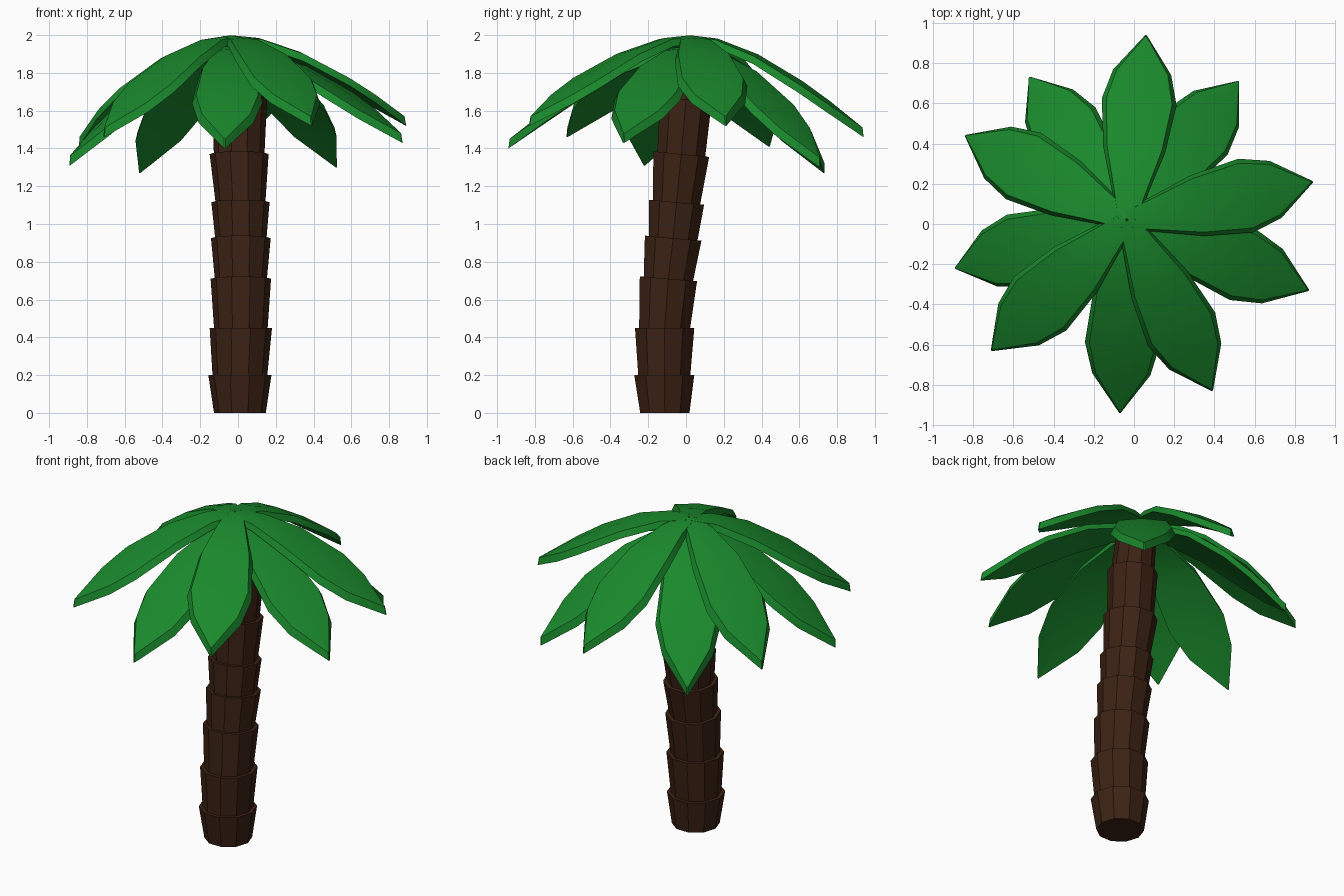
import bpy, bmesh, math
from mathutils import Vector, Matrix

if "Cube" in bpy.data.objects:
    bpy.data.objects.remove(bpy.data.objects["Cube"])


def material(name, rgb):
    m = bpy.data.materials.new(name)
    m.diffuse_color = (*rgb, 1)
    m.use_nodes = True
    m.node_tree.nodes["Principled BSDF"].inputs["Base Color"].default_value = m.diffuse_color
    return m


BARK = material("bark", (0.045, 0.016, 0.007))
LEAF = material("leaf", (0.01, 0.25, 0.025))


def loft(name, rings, mat, smooth=False):
    """Skin a closed tube through rings of points and cap both ends."""
    bm = bmesh.new()
    rows = [[bm.verts.new(p) for p in ring] for ring in rings]
    n = len(rows[0])
    for a, b in zip(rows, rows[1:]):
        for i in range(n):
            j = (i + 1) % n
            bm.faces.new((a[i], a[j], b[j], b[i]))
    bm.faces.new(rows[0])
    bm.faces.new(rows[-1])
    bmesh.ops.recalc_face_normals(bm, faces=bm.faces)
    me = bpy.data.meshes.new(name)
    bm.to_mesh(me)
    bm.free()
    me.materials.append(mat)
    ob = bpy.data.objects.new(name, me)
    bpy.context.collection.objects.link(ob)
    if smooth:
        bpy.ops.object.select_all(action='DESELECT')
        ob.select_set(True)
        bpy.context.view_layer.objects.active = ob
        bpy.ops.object.shade_smooth_by_angle(angle=math.radians(35))
    return ob


# Trunk: flared segments along a leaning path (x, y, z, bottom radius, top radius, tilt)
PATH = [
    (0.010, -0.112, 0.00, 0.137, 0.167, 0.00),
    (0.010, -0.115, 0.20, 0.145, 0.165, 0.00),
    (0.015, -0.113, 0.45, 0.142, 0.160, 0.00),
    (0.015, -0.093, 0.71, 0.138, 0.158, 0.08),
    (0.015, -0.068, 0.925, 0.136, 0.154, 0.09),
    (0.013, -0.050, 1.115, 0.132, 0.156, 0.09),
    (0.006, -0.025, 1.37, 0.134, 0.144, 0.10),
    (0.010, 0.000, 1.66, 0.125, 0.115, 0.11),
    (0.000, 0.020, 1.89, 0, 0, 0.05),
]


def trunk_ring(p, radius, sides=10):
    rot = Matrix.Rotation(-p[5], 3, 'X')
    return [Vector(p[:3]) + rot @ Vector((radius * math.cos(a), radius * math.sin(a), 0))
            for a in (2 * math.pi * i / sides for i in range(sides))]


for k, (lo, hi) in enumerate(zip(PATH, PATH[1:])):
    loft(f"trunk_segment_{k + 1}", [trunk_ring(lo, lo[3]), trunk_ring(hi, lo[4])], BARK)

# Frond outline and droop: (position along frond, half width, share of the drop)
STATIONS = [(0.0, 0.05, 0.0), (0.15, 0.09, 0.04), (0.38, 0.155, 0.22),
            (0.64, 0.187, 0.52), (0.80, 0.145, 0.73), (1.0, 0.004, 1.0)]


def frond(name, tip, base_z):
    base = Vector((-0.035, 0.02, base_z))
    run = Vector((tip[0] - base.x, tip[1] - base.y, 0))
    out = run.normalized()
    side = Vector((-out.y, out.x, 0))
    drop = base_z - tip[2]
    mid = [base + run * t - Vector((0, 0, drop * d)) for t, w, d in STATIONS]
    rings = []
    for i, (t, w, d) in enumerate(STATIONS):
        tangent = (mid[min(i + 1, len(mid) - 1)] - mid[max(i - 1, 0)]).normalized()
        up = tangent.cross(side).normalized()
        top = mid[i] - tangent * 0.035 * t + up * 0.038
        inner = w * 0.88
        rings.append([mid[i] - side * w, top - side * inner, top + up * 0.08 * w,
                      top + side * inner, mid[i] + side * w, mid[i] + up * 0.06 * w])
    loft(name, rings, LEAF, smooth=True)


# Upper and lower rings of five fronds, each placed by its tip
UPPER = [(0.06, 0.94, 1.46), (0.89, 0.21, 1.52), (0.39, -0.83, 1.52),
         (-0.71, -0.63, 1.46), (-0.84, 0.44, 1.41)]
LOWER = [(0.52, 0.71, 1.30), (0.87, -0.33, 1.43), (-0.07, -0.94, 1.40),
         (-0.89, -0.22, 1.31), (-0.52, 0.73, 1.27)]
for i, tip in enumerate(UPPER):
    frond(f"upper_frond_{i + 1}", tip, 1.957)
for i, tip in enumerate(LOWER):
    frond(f"lower_frond_{i + 1}", tip, 1.90)
